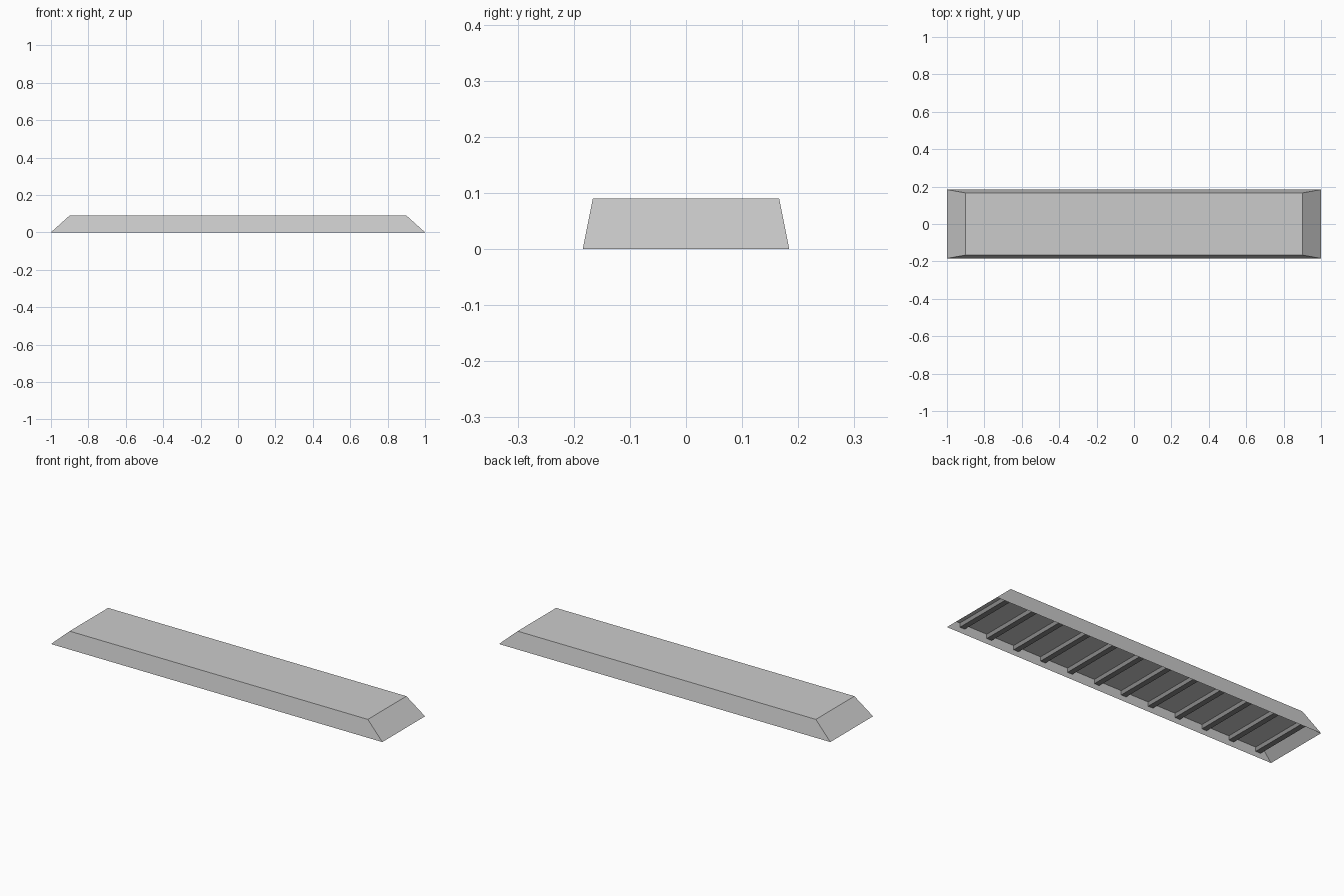
import bpy, bmesh

if "Cube" in bpy.data.objects:
    bpy.data.objects.remove(bpy.data.objects["Cube"])


def material(name, value):
    mat = bpy.data.materials.new(name)
    mat.diffuse_color = (value, value, value, 1)
    mat.use_nodes = True
    mat.node_tree.nodes["Principled BSDF"].inputs["Base Color"].default_value = mat.diffuse_color
    return mat


def make_object(name, bm, mat):
    mesh = bpy.data.meshes.new(name)
    bm.to_mesh(mesh)
    bm.free()
    mesh.materials.append(mat)
    obj = bpy.data.objects.new(name, mesh)
    bpy.context.collection.objects.link(obj)
    return obj


grey = material("grey", 0.57)
dark = material("dark_grey", 0.25)

# Tapered bed: sloped sides with an open underside
HEIGHT, FLOOR = 0.09, 0.045
bm = bmesh.new()
bmesh.ops.create_cube(bm, size=2)
for v in bm.verts:
    top = v.co.z > 0
    v.co.x *= 0.9 if top else 1.0
    v.co.y *= 0.166 if top else 0.184
    v.co.z = HEIGHT if top else 0.0
bm.normal_update()
bottom = [f for f in bm.faces if f.normal.z < -0.9]
bmesh.ops.delete(bm, geom=bottom, context='FACES_ONLY')
make_object("bed_shell", bm, grey)

# Recessed underside panel, halfway up the shell
bm = bmesh.new()
bmesh.ops.create_grid(bm, x_segments=1, y_segments=1, size=1)
bmesh.ops.scale(bm, vec=(0.95, 0.175, 1), verts=bm.verts)
bmesh.ops.reverse_faces(bm, faces=bm.faces)
panel = make_object("underside_panel", bm, grey)
panel.location.z = FLOOR

# Row of slim cross bars fixed below the panel
COUNT, REACH = 12, 0.913
WIDTH, LENGTH, BAR_LOW = 0.03, 0.35, 0.022
for i in range(COUNT):
    bm = bmesh.new()
    bmesh.ops.create_cube(bm, size=1)
    bmesh.ops.scale(bm, vec=(WIDTH, LENGTH, FLOOR - BAR_LOW), verts=bm.verts)
    bar = make_object(f"cross_bar_{i + 1}", bm, dark)
    bar.location = (-REACH + 2 * REACH * i / (COUNT - 1), 0, (FLOOR + BAR_LOW) / 2)
